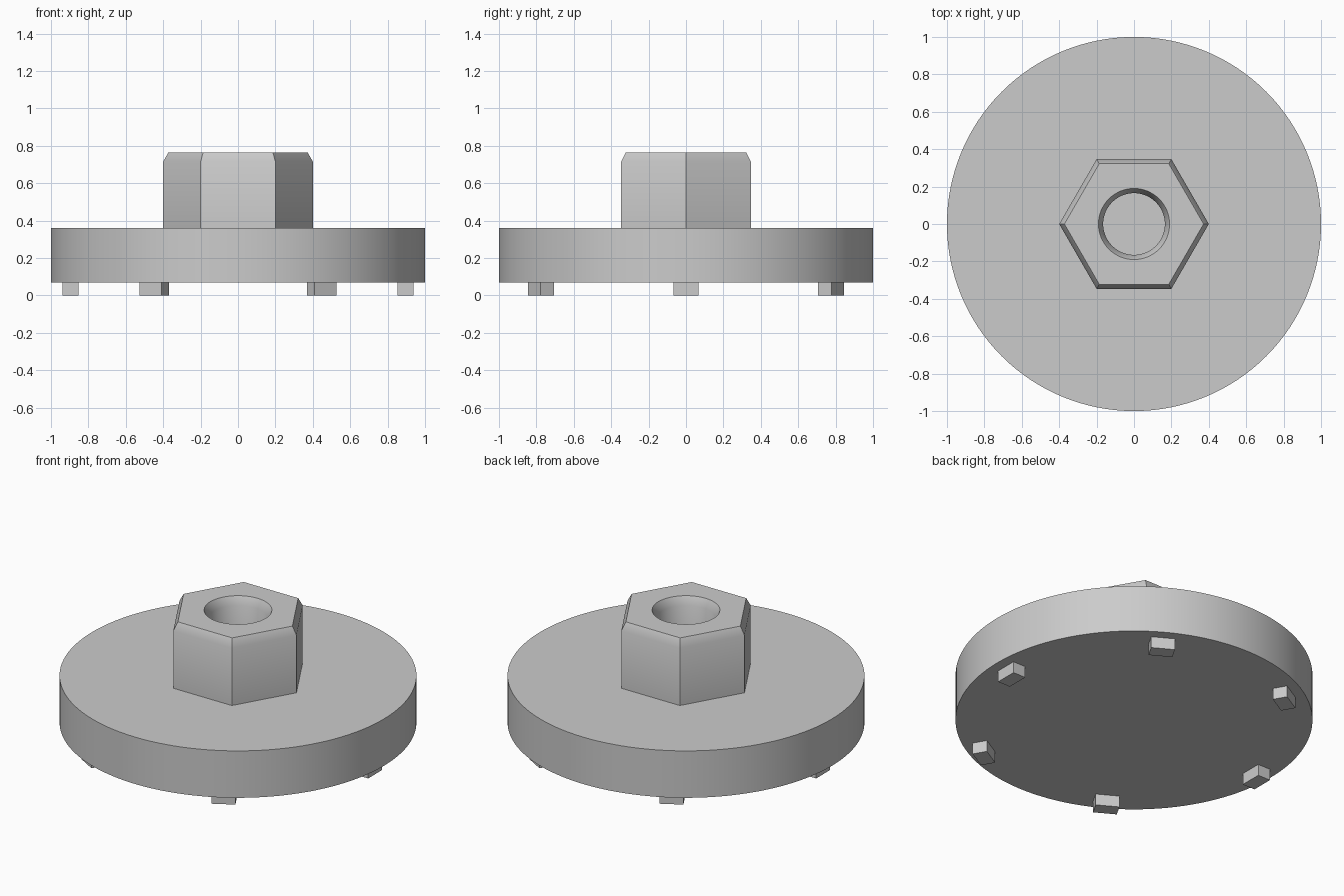
import bpy, bmesh, math
from mathutils import Matrix

if "Cube" in bpy.data.objects:
    bpy.data.objects.remove(bpy.data.objects["Cube"], do_unlink=True)

grey = bpy.data.materials.new("plain grey")
grey.use_nodes = True
COLOUR = (0.6, 0.6, 0.6, 1)
grey.diffuse_color = COLOUR
grey.node_tree.nodes["Principled BSDF"].inputs["Base Color"].default_value = COLOUR


def finish(name, bm):
    bmesh.ops.recalc_face_normals(bm, faces=bm.faces)
    mesh = bpy.data.meshes.new(name)
    bm.to_mesh(mesh)
    bm.free()
    mesh.materials.append(grey)
    obj = bpy.data.objects.new(name, mesh)
    bpy.context.collection.objects.link(obj)
    return obj


def activate(obj):
    bpy.ops.object.select_all(action='DESELECT')
    obj.select_set(True)
    bpy.context.view_layer.objects.active = obj


def smooth(obj):
    activate(obj)
    bpy.ops.object.shade_smooth_by_angle(angle=math.radians(30))


def lathe(name, profile, sides):
    """Closed solid from (radius, height) pairs, bottom to top."""
    bm = bmesh.new()
    step = 2 * math.pi / sides
    rings = [[bm.verts.new((r * math.cos(i * step), r * math.sin(i * step), z))
              for i in range(sides)] for r, z in profile]
    for low, high in zip(rings, rings[1:]):
        for i in range(sides):
            j = (i + 1) % sides
            bm.faces.new((low[i], low[j], high[j], high[i]))
    bm.faces.new(rings[0])
    bm.faces.new(rings[-1])
    return finish(name, bm)


# Round base plate
BASE_LOW, BASE_TOP, NUT_TOP = 0.07, 0.36, 0.765
smooth(lathe("base_disc", [(1, BASE_LOW), (1, BASE_TOP)], 128))

# Chamfered hexagonal nut with a countersunk bore
nut = lathe("hex_nut", [(0.4, BASE_TOP), (0.4, 0.715), (0.372, NUT_TOP)], 6)
cutter = lathe("bore_cutter", [(0.165, 0.3), (0.165, 0.715),
                               (0.19, NUT_TOP), (0.19, 0.8)], 64)
cutter.hide_render = True
cut = nut.modifiers.new("bore", 'BOOLEAN')
cut.operation = 'DIFFERENCE'
cut.solver = 'EXACT'
cut.object = cutter
activate(nut)
bpy.ops.object.modifier_apply(modifier=cut.name)
bpy.data.objects.remove(cutter, do_unlink=True)
smooth(nut)

# Six small feet around the rim, reaching just into the base
for k in range(6):
    bm = bmesh.new()
    bmesh.ops.create_cube(bm, size=1, matrix=(
        Matrix.Rotation(k * math.pi / 3, 4, 'Z')
        @ Matrix.Translation((0.895, 0, BASE_LOW / 2))
        @ Matrix.Diagonal((0.085, 0.135, BASE_LOW, 1))))
    finish(f"foot_{k + 1}", bm)
